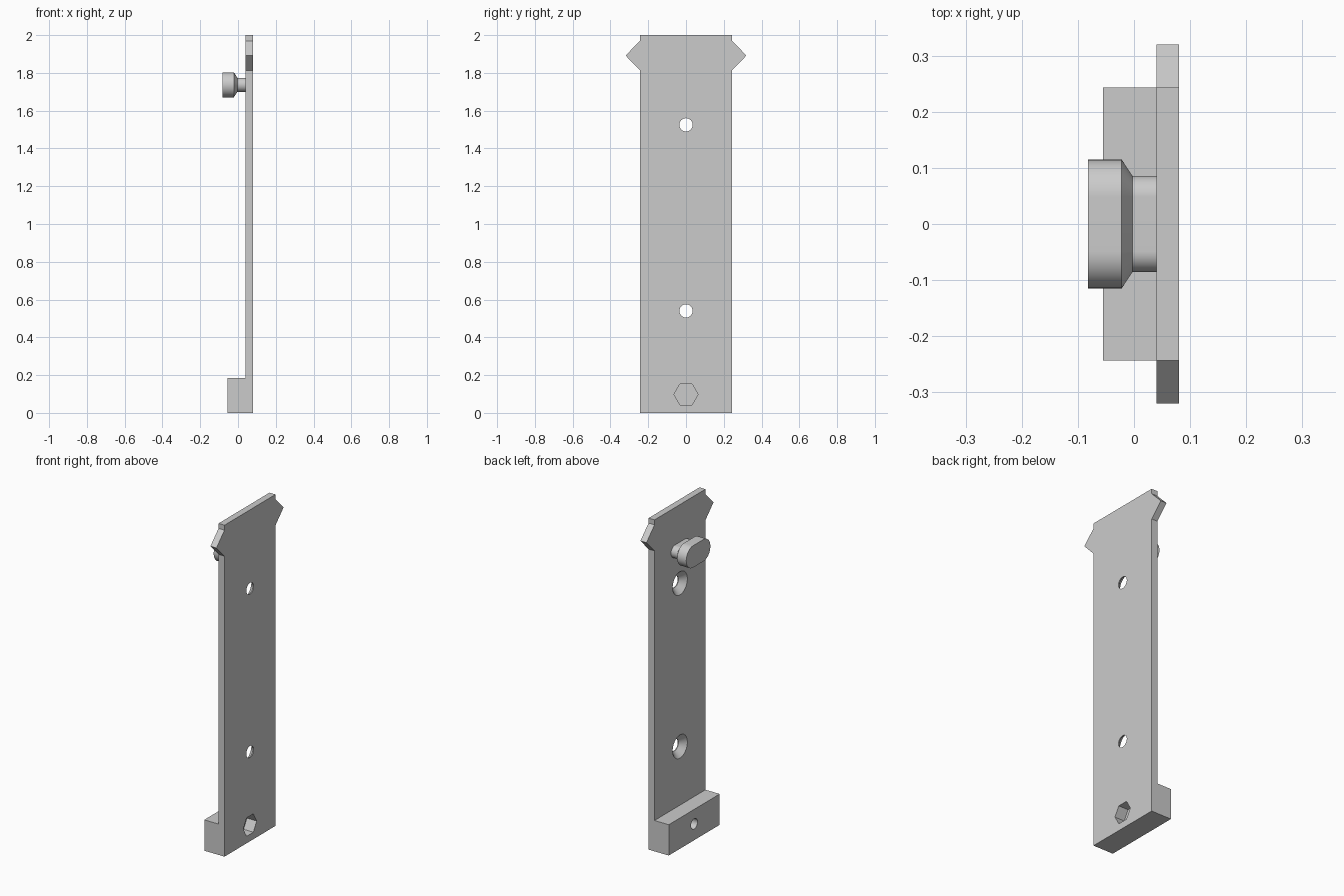
import bpy, bmesh
from math import radians, cos, sin, pi, copysign

cube = bpy.data.objects.get("Cube")
if cube:
    bpy.data.objects.remove(cube, do_unlink=True)

grey = bpy.data.materials.new("light_grey")
grey.use_nodes = True
COLOUR = (0.6, 0.6, 0.6, 1)
grey.diffuse_color = COLOUR
grey.node_tree.nodes["Principled BSDF"].inputs["Base Color"].default_value = COLOUR


def loft(name, *sections):
    """Solid through matching (y, z) outlines, each placed at its own x."""
    bm = bmesh.new()
    rings = [[bm.verts.new((x, y, z)) for y, z in outline] for x, outline in sections]
    bm.faces.new(rings[0])
    bm.faces.new(rings[-1])
    for a, b in zip(rings, rings[1:]):
        for i in range(len(a)):
            j = (i + 1) % len(a)
            bm.faces.new((a[i], a[j], b[j], b[i]))
    bmesh.ops.recalc_face_normals(bm, faces=bm.faces)
    mesh = bpy.data.meshes.new(name)
    bm.to_mesh(mesh)
    bm.free()
    mesh.materials.append(grey)
    ob = bpy.data.objects.new(name, mesh)
    bpy.context.collection.objects.link(ob)
    return ob


def polygon(radius, z, sides=48):
    return [(radius * cos(2 * pi * i / sides), z + radius * sin(2 * pi * i / sides))
            for i in range(sides)]


def slot(radius, z, straight=0.049, sides=48):
    """Circle pulled apart along y into a rounded slot."""
    pts = []
    for i in range(sides):
        a = 2 * pi * (i + 0.5) / sides - pi / 2
        pts.append((radius * cos(a) + copysign(straight, cos(a)), z + radius * sin(a)))
    # tangent points of the two round ends
    half = sides // 2
    return ([(straight, z - radius)] + pts[:half] + [(straight, z + radius),
            (-straight, z + radius)] + pts[half:] + [(-straight, z - radius)])


def combine(target, tool, operation):
    mod = target.modifiers.new("combine", "BOOLEAN")
    mod.operation = operation
    mod.solver = "EXACT"
    mod.object = tool
    bpy.context.view_layer.update()
    depsgraph = bpy.context.evaluated_depsgraph_get()
    mesh = bpy.data.meshes.new_from_object(target.evaluated_get(depsgraph))
    target.modifiers.clear()
    target.data = mesh
    bpy.data.objects.remove(tool, do_unlink=True)


def smooth(ob):
    bpy.ops.object.select_all(action="DESELECT")
    ob.select_set(True)
    bpy.context.view_layer.objects.active = ob
    bpy.ops.object.shade_smooth_by_angle(angle=radians(25))


BACK, FACE, FOOT, W = 0.08, 0.04, -0.055, 0.243

# Long plate with pointed ears near the top
side = [(W, 0), (W, 1.813), (0.32, 1.892), (W, 1.97), (W, 2)]
outline = side + [(-y, z) for y, z in reversed(side)]
plate = loft("mounting_plate", (FACE, outline), (BACK, outline))

# Foot block along the bottom
block = [(W, 0), (W, 0.186), (-W, 0.186), (-W, 0)]
combine(plate, loft("foot_block", (FOOT, block), (BACK, block)), "UNION")

# Countersunk screw holes
for z in (0.54, 1.525):
    combine(plate, loft("screw_hole", (FACE - 0.005, polygon(0.075, z)),
                        (0.075, polygon(0.035, z)),
                        (BACK + 0.02, polygon(0.035, z))), "DIFFERENCE")

# Hexagonal nut pocket and the bolt hole facing it, with a thin web between
combine(plate, loft("nut_pocket", (0.015, polygon(0.064, 0.098, 6)),
                    (BACK + 0.02, polygon(0.064, 0.098, 6))), "DIFFERENCE")
combine(plate, loft("bolt_hole", (FOOT - 0.02, polygon(0.031, 0.098)),
                    (0.008, polygon(0.031, 0.098))), "DIFFERENCE")
smooth(plate)

# Slot-shaped hanging knob with a flared head
Z = 1.737
knob = loft("hanging_knob", (-0.082, slot(0.066, Z)), (-0.022, slot(0.066, Z)),
            (-0.003, slot(0.037, Z)), (FACE + 0.005, slot(0.037, Z)))
smooth(knob)
